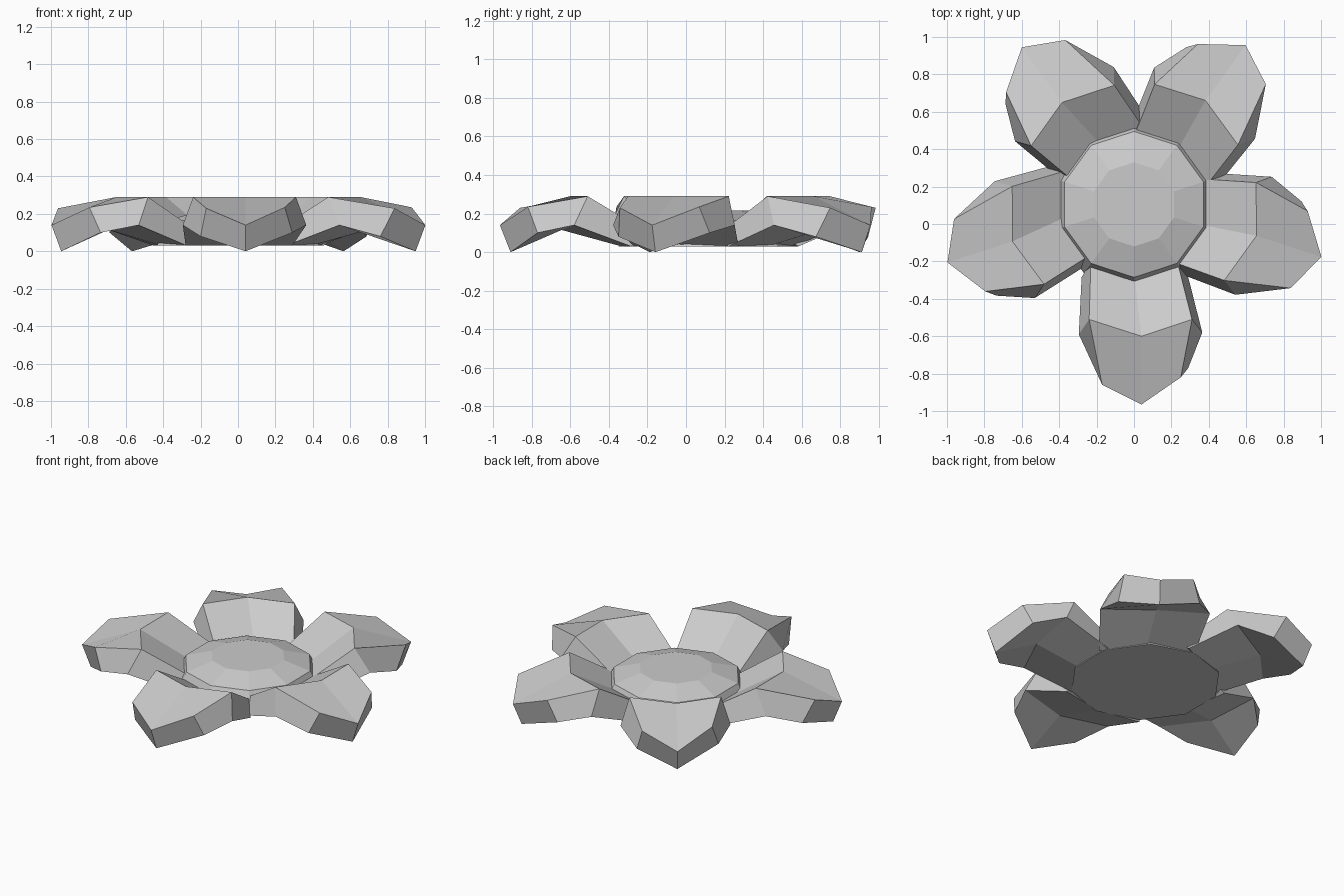
import bpy, math
from mathutils import Vector

if "Cube" in bpy.data.objects:
    bpy.data.objects.remove(bpy.data.objects["Cube"])

CENTRE = Vector((0, 0.105, 0))

def make_object(name, verts, faces):
    mesh = bpy.data.meshes.new(name)
    mesh.from_pydata(verts, [], faces)
    mesh.update()
    ob = bpy.data.objects.new(name, mesh)
    bpy.context.collection.objects.link(ob)
    return ob

# Ten-sided flower centre: flared base, rim, low dome
SIDES = 10
rings = [(0.455, 0.03), (0.39, 0.165), (0.225, 0.215)]  # radius, height
verts = []
for r, z in rings:
    for i in range(SIDES):
        a = math.pi / 2 + i * math.tau / SIDES
        verts.append((CENTRE.x + r * math.cos(a), CENTRE.y + r * math.sin(a), z))
faces = [tuple(reversed(range(SIDES))), tuple(range(2 * SIDES, 3 * SIDES))]
for k in range(2):
    for i in range(SIDES):
        j = (i + 1) % SIDES
        faces.append((k * SIDES + i, k * SIDES + j, (k + 1) * SIDES + j, (k + 1) * SIDES + i))
make_object("flower_centre", verts, faces)

# Petal rows (lateral, radial, z): base, bend, tip
TOP = [[(-.23, .30, .10), (0, .36, .09), (.23, .30, .10)],
       [(-.24, .615, .29), (.04, .705, .29), (.31, .615, .29)],
       [(-.17, .965, .23), (.04, 1.07, .14), (.25, .925, .235)]]
BOTTOM = [[(-.28, .39, .03), (0, .44, .03), (.29, .39, .03)],
          [(-.295, .695, .14), (.04, .75, .115), (.365, .685, .14)],
          [(-.20, .895, .08), (.04, 1.015, 0), (.29, .875, .10)]]

def petal(name, angle, shift):
    radial = Vector((math.cos(angle), math.sin(angle), 0))
    side = Vector((-radial.y, radial.x, 0))
    move = CENTRE + Vector((shift[0], shift[1], 0))
    pts = [move + side * l + radial * r + Vector((0, 0, z))
           for layer in (TOP, BOTTOM) for row in layer for l, r, z in row]
    f = []
    for r in range(2):
        for c in range(2):
            a = r * 3 + c
            f.append((a, a + 3, a + 4, a + 1))
            f.append((a + 9, a + 10, a + 13, a + 12))
    # side walls around the outline
    loop = [0, 1, 2, 5, 8, 7, 6, 3]
    for i, a in enumerate(loop):
        b = loop[(i + 1) % 8]
        f.append((a, b, b + 9, a + 9))
    make_object(name, pts, f)

# Five petals, each nudged slightly
shifts = [(0, 0), (-.028, .012), (0, -.038), (.062, -.002), (.008, .058)]
names = ["front", "right", "back_right", "back_left", "left"]
for i, (n, s) in enumerate(zip(names, shifts)):
    petal("petal_" + n, -math.pi / 2 + i * math.tau / 5, s)
